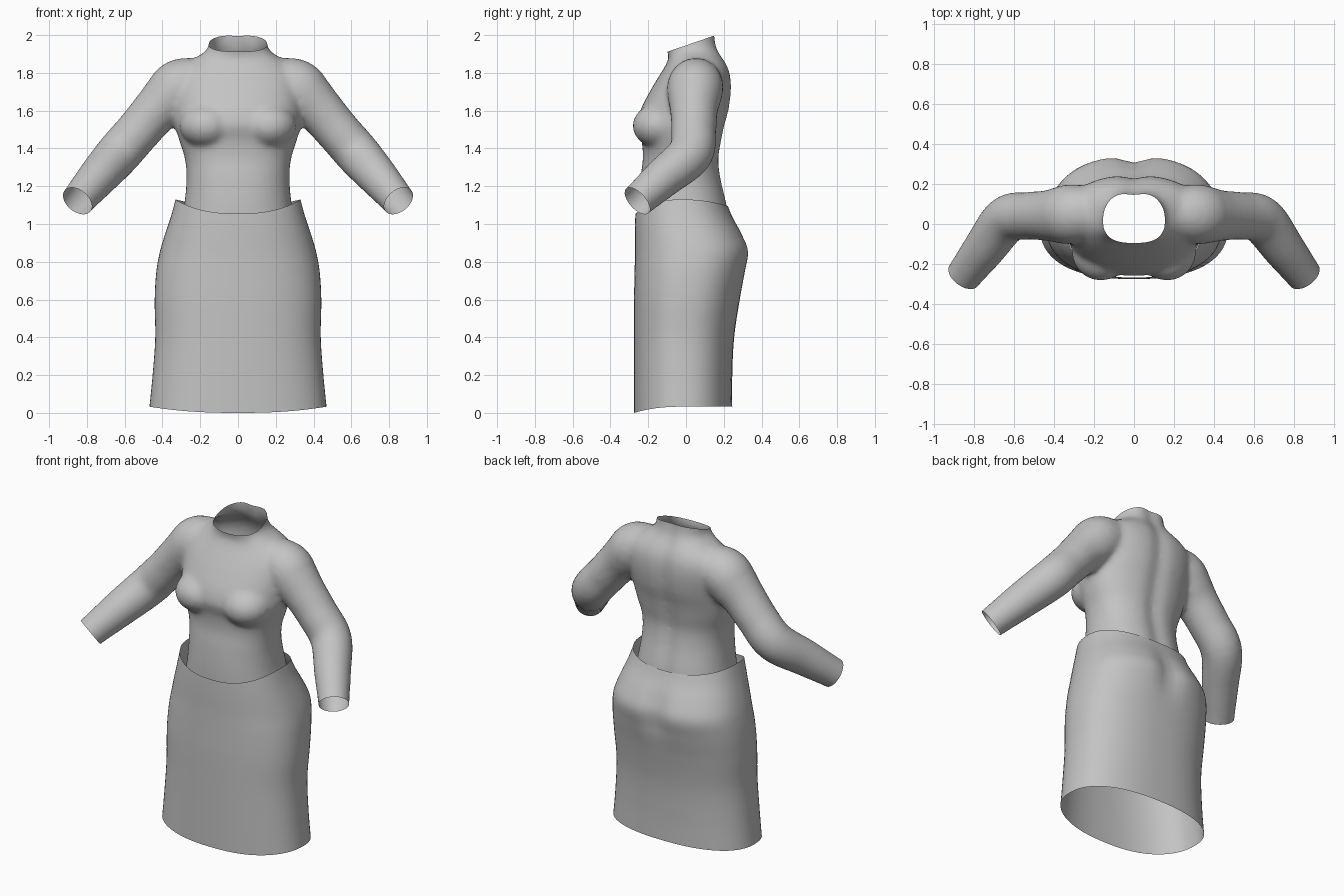
import bpy, bmesh, math
from mathutils import Vector, Matrix

cube = bpy.data.objects.get("Cube")
if cube:
    bpy.data.objects.remove(cube, do_unlink=True)

grey = bpy.data.materials.new("cloth grey")
grey.use_nodes = True
grey.diffuse_color = (0.55, 0.55, 0.55, 1)
grey.node_tree.nodes["Principled BSDF"].inputs["Base Color"].default_value = grey.diffuse_color


def sample(rows, u):
    """Smooth curve through rows of (u, values...)."""
    u = min(max(u, rows[0][0]), rows[-1][0])
    last = len(rows) - 1
    i = max(k for k in range(last) if rows[k][0] <= u)

    def slope(k, c):
        a, b = rows[max(k - 1, 0)], rows[min(k + 1, last)]
        return (b[c] - a[c]) / (b[0] - a[0])

    h = rows[i + 1][0] - rows[i][0]
    t = (u - rows[i][0]) / h
    out = []
    for c in range(1, len(rows[0])):
        p, q = rows[i][c], rows[i + 1][c]
        m, n = slope(i, c) * h, slope(i + 1, c) * h
        out.append(p + m * t + (3 * (q - p) - 2 * m - n) * t**2 + (2 * (p - q) + m + n) * t**3)
    return out


def power(v, e):
    return math.copysign(abs(v) ** (2 / e), v)


def body_point(rows, angle, z, e, groove, spread):
    """Point on a rounded section, with a soft groove down the back."""
    width, front, back = sample(rows, z)
    c, s = math.cos(angle), math.sin(angle)
    x = width * power(c, e)
    y = (front + back) / 2 + (back - front) / 2 * power(s, e)
    if s > 0:
        y -= groove * math.exp(-(x / spread) ** 2)
    return x, y, z


def loft(bm, rings, capped):
    loops = [[bm.verts.new(p) for p in ring] for ring in rings]
    for a, b in zip(loops, loops[1:]):
        for i in range(len(a)):
            j = (i + 1) % len(a)
            bm.faces.new((a[i], a[j], b[j], b[i]))
    if capped:
        bm.faces.new(loops[0][::-1])
        bm.faces.new(loops[-1])


def finish(name, bm):
    mesh = bpy.data.meshes.new(name)
    bm.to_mesh(mesh)
    bm.free()
    for p in mesh.polygons:
        p.use_smooth = True
    mesh.materials.clear()
    mesh.materials.append(grey)
    obj = bpy.data.objects.new(name, mesh)
    bpy.context.collection.objects.link(obj)
    return obj


SIDES = 72
angles = [2 * math.pi * i / SIDES for i in range(SIDES)]

# Skirt: height, half width, front, back
skirt_rows = [
    (0.0, .472, -.275, .245), (.2, .452, -.275, .245), (.4, .438, -.275, .255),
    (.6, .441, -.275, .285), (.75, .432, -.272, .318), (.86, .412, -.27, .337),
    (.95, .385, -.27, .30), (1.05, .352, -.268, .243), (1.14, .328, -.262, .205)]
bm = bmesh.new()
rings = []
STEPS = 44
for k in range(STEPS + 1):
    ring = []
    for a in angles:
        s = math.sin(a)
        fore, aft = max(-s, 0), max(s, 0)
        hem = .033 - .033 * fore**2
        rim = 1.13 - .075 * fore**2 - .035 * aft**2
        z = hem + (rim - hem) * k / STEPS
        cleft = .032 * math.exp(-((z - .86) / .13) ** 2)
        ring.append(body_point(skirt_rows, a, z, 2.35, cleft, .07))
    rings.append(ring)
loft(bm, rings, False)
bmesh.ops.recalc_face_normals(bm, faces=bm.faces)
finish("skirt", bm)

# Blouse body: height, half width, front, back
torso_rows = [
    (.92, .32, -.25, .25), (1.1, .285, -.25, .222), (1.25, .272, -.24, .188),
    (1.35, .282, -.228, .178), (1.44, .31, -.235, .192), (1.52, .332, -.258, .208),
    (1.6, .335, -.242, .23), (1.7, .34, -.192, .243), (1.78, .33, -.145, .24),
    (1.84, .285, -.108, .222), (1.88, .225, -.093, .198), (1.92, .166, -.1, .176),
    (1.98, .152, -.117, .163), (2.08, .152, -.13, .163)]
bm = bmesh.new()
loft(bm, [[body_point(torso_rows, a, .92 + 1.16 * k / 60, 2.3, .018, .05) for a in angles]
          for k in range(61)], True)

# Sleeve: step, centre x, y, z, radius
sleeve_rows = [
    (0, .18, .06, 1.755, .125), (1, .30, .05, 1.728, .148), (2, .365, .045, 1.67, .142),
    (3, .435, .042, 1.6, .126), (4, .53, .04, 1.49, .119), (5, .635, .022, 1.37, .119),
    (6, .745, -.12, 1.245, .106), (7, .85, -.258, 1.122, .089), (8, .90, -.325, 1.06, .089)]
for side in (1, -1):
    rings = []
    for k in range(49):
        u = k / 6
        x, y, z, r = sample(sleeve_rows, u)
        ahead = Vector(sample(sleeve_rows, u + .05)[:3])
        behind = Vector(sample(sleeve_rows, u - .05)[:3])
        turn = (ahead - behind).to_track_quat('Z', 'Y')
        ring = []
        for a in angles[::2]:
            p = Vector((x, y, z)) + turn @ Vector((r * math.cos(a), r * math.sin(a), 0))
            ring.append((side * p.x, p.y, p.z))
        rings.append(ring)
    loft(bm, rings, True)
    # Bust
    bmesh.ops.create_uvsphere(
        bm, u_segments=32, v_segments=20, radius=1,
        matrix=Matrix.Translation((side * .165, -.14, 1.52)) @ Matrix.Diagonal((.145, .143, .118, 1)))
bmesh.ops.recalc_face_normals(bm, faces=bm.faces)
blouse = finish("blouse", bm)

# Fuse the parts into one smooth skin
remesh = blouse.modifiers.new("fuse", 'REMESH')
remesh.mode = 'VOXEL'
remesh.voxel_size = .016
soften = blouse.modifiers.new("soften", 'SMOOTH')
soften.factor = .5
soften.iterations = 8
graph = bpy.context.evaluated_depsgraph_get()
bm = bmesh.new()
bm.from_object(blouse, graph)
bpy.data.objects.remove(blouse, do_unlink=True)


def trim(point, normal, keep):
    """Cut away everything beyond a plane, among the faces that pass the test."""
    faces = [f for f in bm.faces if keep(f.calc_center_median())]
    geom = set(faces)
    for f in faces:
        geom.update(f.verts)
        geom.update(f.edges)
    bmesh.ops.bisect_plane(bm, geom=list(geom), plane_co=point, plane_no=normal, clear_outer=True)


# Open the neck, waist and cuffs
trim((0, -.11, 1.908), (0, -.09, .262), lambda c: c.z > 1.8)
trim((0, 0, 1.0), (0, 0, -1), lambda c: abs(c.x) < .5)
for side in (1, -1):
    trim((side * .85, -.258, 1.122), (side * .48, -.64, -.58), lambda c: c.x * side > .66)
finish("blouse", bm)
